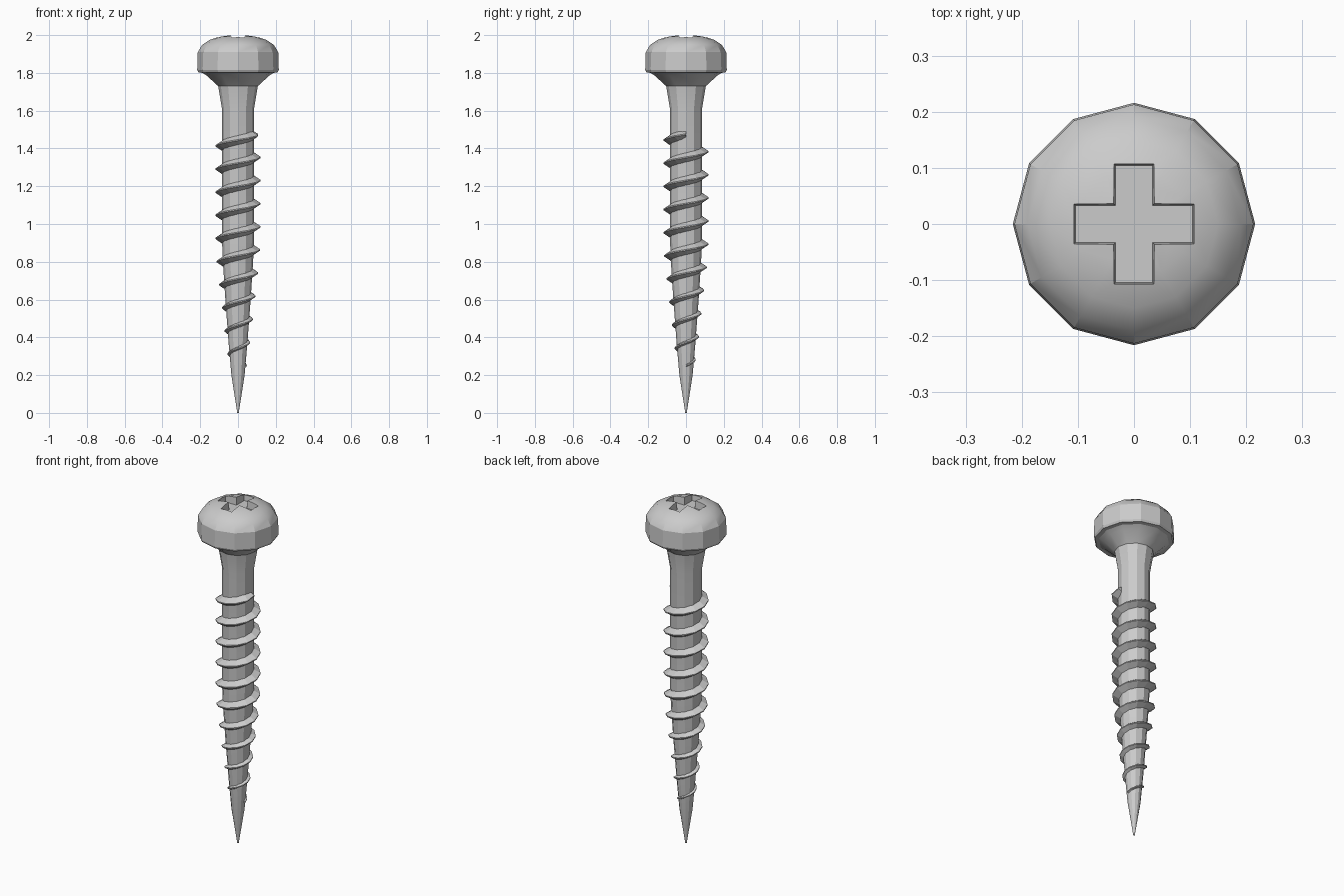
import bpy, bmesh
from math import sin, cos, pi, radians

if "Cube" in bpy.data.objects:
    bpy.data.objects.remove(bpy.data.objects["Cube"])

SIDES = 12


def make_object(name, bm):
    bmesh.ops.recalc_face_normals(bm, faces=bm.faces[:])
    mesh = bpy.data.meshes.new(name)
    bm.to_mesh(mesh)
    bm.free()
    obj = bpy.data.objects.new(name, mesh)
    bpy.context.collection.objects.link(obj)
    return obj


def bridge(bm, a, b):
    n = len(a)
    for i in range(n):
        bm.faces.new((a[i], a[(i + 1) % n], b[(i + 1) % n], b[i]))


def lathe(name, profile):
    """Revolve (radius, z) points; both ends close to a pole or cap."""
    bm = bmesh.new()
    rings = [[bm.verts.new((r * cos(2 * pi * i / SIDES), r * sin(2 * pi * i / SIDES), z))
              for i in range(SIDES)] for r, z in profile]
    for a, b in zip(rings, rings[1:]):
        bridge(bm, a, b)
    bm.faces.new(rings[0])
    bm.faces.new(rings[-1])
    return make_object(name, bm)


def interp(points, z):
    for (z0, v0), (z1, v1) in zip(points, points[1:]):
        if z <= z1:
            return v0 + (v1 - v0) * max(0, (z - z0) / (z1 - z0))
    return points[-1][1]


# Shank and domed head as one turned body
tip = [(0.004, 0.0), (0.035, 0.2), (0.049, 0.36), (0.067, 0.6), (0.08, 0.8), (0.085, 0.92)]
body = lathe("screw_body", tip + [
    (0.085, 1.61), (0.105, 1.73), (0.165, 1.785), (0.188, 1.80), (0.21, 1.803),
    (0.216, 1.815), (0.213, 1.91), (0.19, 1.948), (0.15, 1.975), (0.10, 1.992), (0.045, 2.0)])

# Cross-shaped drive recess, tapering slightly towards its floor
bm = bmesh.new()
loops = []
for w, l, z in ((0.033, 0.104, 1.955), (0.037, 0.109, 2.01)):
    corner = [(l, -w), (l, w), (w, w)]
    pts = [(x * c - y * s, x * s + y * c)
           for c, s in ((1, 0), (0, 1), (-1, 0), (0, -1)) for x, y in corner]
    loops.append([bm.verts.new((x, y, z)) for x, y in pts])
bridge(bm, *loops)
bm.faces.new(loops[0])
bm.faces.new(loops[1])
cutter = make_object("recess_cutter", bm)
cutter.hide_render = True
cutter.hide_set(True)
cut = body.modifiers.new("recess", 'BOOLEAN')
cut.operation = 'DIFFERENCE'
cut.solver = 'EXACT'
cut.object = cutter

# Helical thread: triangular ridge, ten right-handed turns
TURNS, PITCH, Z0 = 10, 0.1225, 0.25
crest = [(0.25, 0.047), (0.37, 0.064), (0.61, 0.092), (0.8, 0.114), (0.9, 0.12), (1.5, 0.12)]
core = [(z, r) for r, z in tip]
bm = bmesh.new()
sections = []
steps = TURNS * SIDES
for i in range(steps + 1):
    a = 2 * pi * i / SIDES
    z = Z0 + PITCH * i / SIDES
    root, top = interp(core, z), interp(crest, z)
    if i == steps:
        top = root + 0.6 * (top - root)
    h = 0.62 * (top - root) + 0.004
    sections.append([bm.verts.new((r * cos(a), r * sin(a), z + dz)) for r, dz in
                     ((root - 0.012, -h * 1.2), (top, -0.003), (top, 0.003), (root - 0.012, h * 1.2))])
for a, b in zip(sections, sections[1:]):
    bridge(bm, a, b)
bm.faces.new(sections[0])
bm.faces.new(sections[-1])
thread = make_object("screw_thread", bm)

# Facets stay crisp, the shallow dome blends
for obj in (body, thread):
    bpy.ops.object.select_all(action='DESELECT')
    obj.select_set(True)
    bpy.context.view_layer.objects.active = obj
    bpy.ops.object.shade_smooth_by_angle(angle=radians(25 if obj is body else 15))
